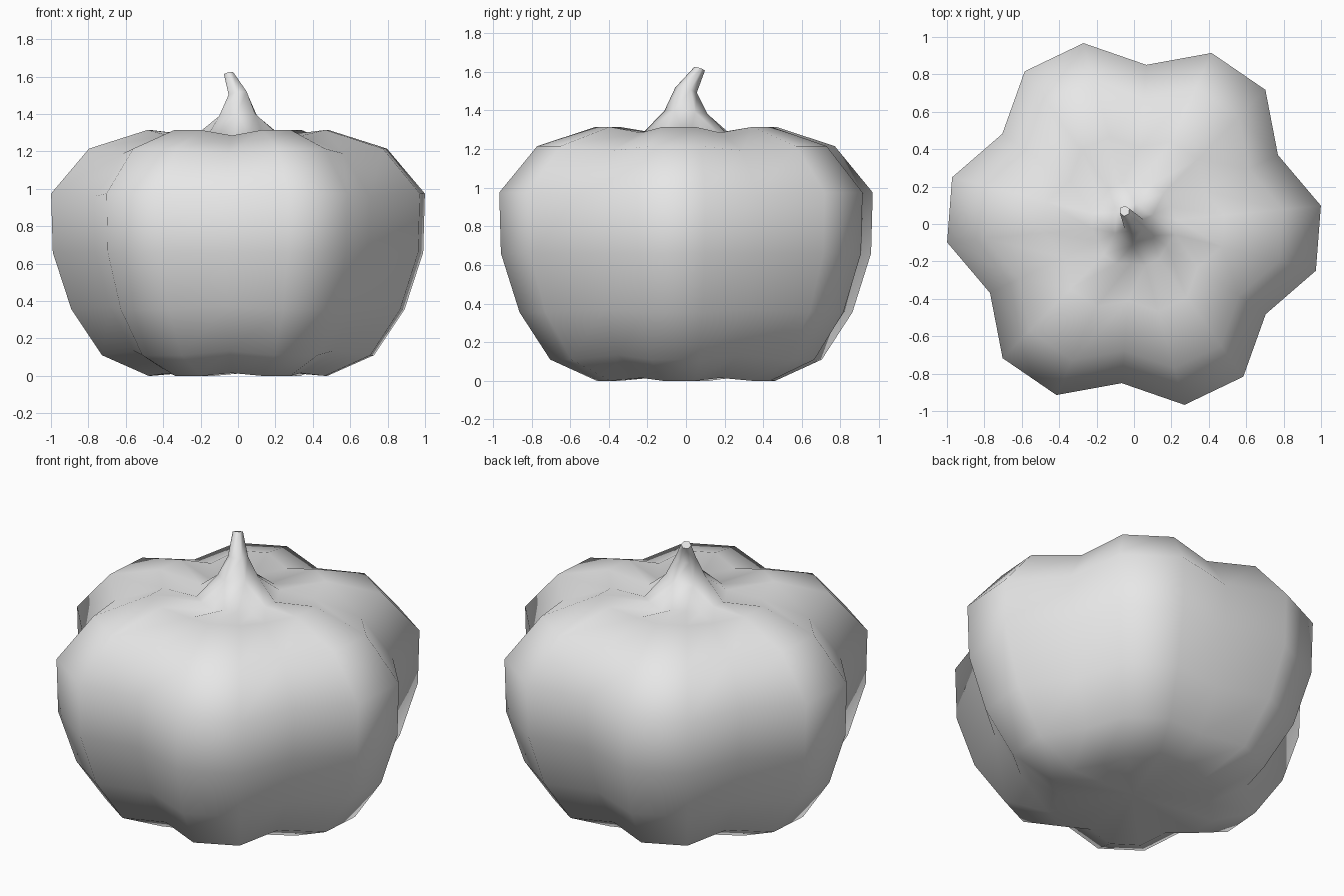
import bpy, bmesh
from math import sin, cos, radians
from mathutils import Vector

cube = bpy.data.objects.get("Cube")
if cube:
    bpy.data.objects.remove(cube, do_unlink=True)

SIDES = 18            # six lobes, each with two crests and one groove
TURN = 5.6            # rotation of the first crest, degrees

skin = bpy.data.materials.new("pale grey skin")
skin.use_nodes = True
grey = (0.8, 0.8, 0.8, 1.0)
skin.diffuse_color = grey
skin.node_tree.nodes["Principled BSDF"].inputs["Base Color"].default_value = grey

bm = bmesh.new()


def direction(i):
    a = radians(TURN + i * 360 / SIDES)
    return Vector((cos(a), sin(a), 0))


def lobed_ring(radius, z, groove):
    """Body ring: every third point is pulled in to form a groove."""
    ring = []
    for i in range(SIDES):
        is_groove = i % 3 == 1
        p = direction(i) * radius * (groove if is_groove else 1)
        p.z = 0.65 + (z - 0.65) * (0.955 if is_groove else 1)
        if is_groove and z < 0.05:
            p.z = 0.015
        ring.append(bm.verts.new(p))
    return ring


def stem_ring(center, radius, lean):
    """Six-cornered stem ring, tilted so it drops towards the bend."""
    ring = []
    bend = Vector((-0.55, 0.83, 0))
    for i in range(0, SIDES, 3):
        d = direction(i + 1) * radius
        ring.append(bm.verts.new(Vector(center) + d - Vector((0, 0, d.dot(bend) * lean))))
    return ring


# Body profile from the underside up to the foot of the stem
profile = [(0.48, 0), (0.73, 0.11), (0.895, 0.355), (0.995, 0.66),
           (1.004, 0.975), (0.80, 1.215), (0.485, 1.315)]
rings = [lobed_ring(r, z, 0.85) for r, z in profile]
rings.append(lobed_ring(0.23, 1.285, 0.92))
for low, high in zip(rings, rings[1:]):
    for i in range(SIDES):
        j = (i + 1) % SIDES
        bm.faces.new((low[i], low[j], high[j], high[i]))

# Sunken underside
base = bm.verts.new((0, 0, 0.04))
for i in range(SIDES):
    bm.faces.new((base, rings[0][(i + 1) % SIDES], rings[0][i]))

# Stem growing out of the body and bending to one side
stem = [stem_ring((0, 0, 1.39), 0.112, 0.1),
        stem_ring((0, 0, 1.505), 0.056, 0.3),
        stem_ring((-0.05, 0.07, 1.615), 0.028, 0.4)]
foot = rings[-1]
for k in range(6):
    n = (k + 1) % 6
    a = 3 * k + 1
    f = [foot[(a + s) % SIDES] for s in range(4)]
    bm.faces.new((f[0], f[1], stem[0][k]))
    bm.faces.new((f[1], f[2], stem[0][n], stem[0][k]))
    bm.faces.new((f[2], f[3], stem[0][n]))
    for low, high in zip(stem, stem[1:]):
        bm.faces.new((low[k], low[n], high[n], high[k]))
bm.faces.new(stem[-1])

bmesh.ops.recalc_face_normals(bm, faces=bm.faces)
mesh = bpy.data.meshes.new("pumpkin")
bm.to_mesh(mesh)
bm.free()
mesh.materials.append(skin)
pumpkin = bpy.data.objects.new("pumpkin", mesh)
bpy.context.scene.collection.objects.link(pumpkin)

# Smooth shading, with only the cut stem tip left sharp
bpy.ops.object.select_all(action='DESELECT')
pumpkin.select_set(True)
bpy.context.view_layer.objects.active = pumpkin
bpy.ops.object.shade_smooth_by_angle(angle=radians(62))
